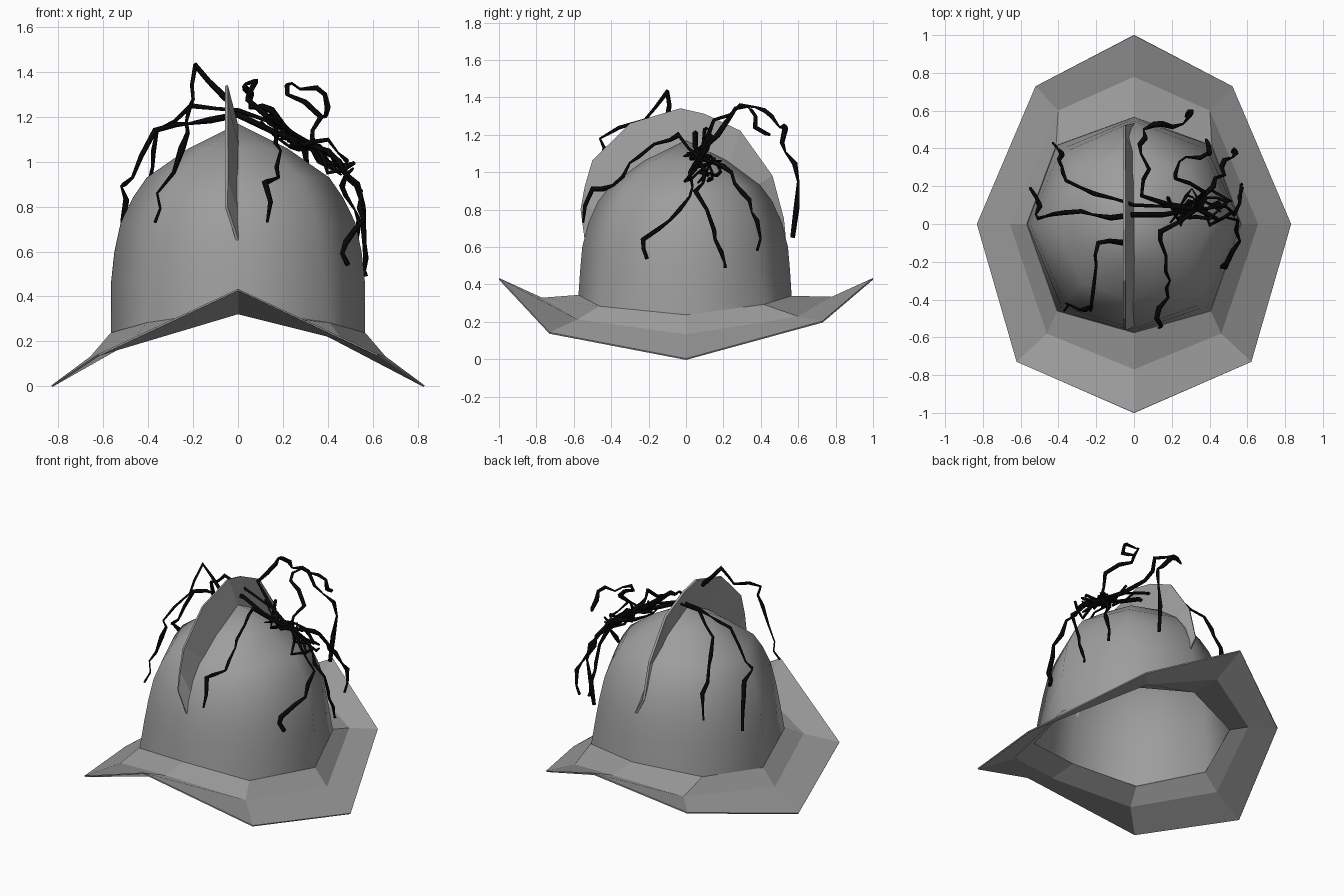
import bpy, bmesh, random
from mathutils import Vector

if "Cube" in bpy.data.objects:
    bpy.data.objects.remove(bpy.data.objects["Cube"])

random.seed(4)


def material(name, rgb):
    mat = bpy.data.materials.new(name)
    mat.diffuse_color = (*rgb, 1)
    mat.use_nodes = True
    mat.node_tree.nodes["Principled BSDF"].inputs["Base Color"].default_value = mat.diffuse_color
    return mat


steel = material("dark_steel", (.34, .34, .34))
black = material("black", (.002, .002, .002))


def make_object(name, verts, faces, smooth=False, thickness=0):
    mesh = bpy.data.meshes.new(name)
    mesh.from_pydata(verts, [], faces)
    bm = bmesh.new()
    bm.from_mesh(mesh)
    bmesh.ops.recalc_face_normals(bm, faces=bm.faces)
    bm.to_mesh(mesh)
    bm.free()
    for p in mesh.polygons:
        p.use_smooth = smooth
    mesh.materials.append(steel)
    ob = bpy.data.objects.new(name, mesh)
    bpy.context.collection.objects.link(ob)
    if thickness:
        mod = ob.modifiers.new("thickness", "SOLIDIFY")
        mod.thickness = thickness
        mod.offset = 0
    return ob


def mirror_ring(half):
    """Five points front -> side -> back become a closed ring of eight."""
    return half + [(-x, y, z) for x, y, z in reversed(half[1:4])]


def loft(rings, apex=None):
    n = len(rings[0])
    verts = [p for r in rings for p in r]
    faces = []
    for k in range(len(rings) - 1):
        for i in range(n):
            j = (i + 1) % n
            faces.append((k * n + i, k * n + j, (k + 1) * n + j, (k + 1) * n + i))
    if apex:
        top = (len(rings) - 1) * n
        verts.append(apex)
        faces += [(top + i, top + (i + 1) % n, len(verts) - 1) for i in range(n)]
    return verts, faces


# Brim: peaked front and back, drooping at the sides
outer = [(0, -1, .43), (.62, -.73, .14), (.83, 0, 0), (.52, .73, .20), (0, 1, .43)]
middle = [(0, -.77, .325), (.46, -.58, .21), (.655, 0, .13), (.40, .60, .225), (0, .78, .33)]
inner = [(0, -.575, .34), (.405, -.46, .28), (.565, 0, .235), (.41, .415, .29), (0, .565, .335)]
make_object("brim", *loft([mirror_ring(r) for r in (outer, middle, inner)]), thickness=.008)

# Dome: smooth eight-sided bowl; height, then scale at the ends, diagonals and sides
rings = [mirror_ring(inner)]
for z, end, diag, side in ((.47, .985, .95, 1), (.60, .965, .91, .975), (.73, .905, .86, .925),
                           (.84, .82, .78, .83), (.93, .70, .685, .72), (1.06, .39, .38, .39)):
    scales = (end, diag, side, diag, end)
    rings.append(mirror_ring([(x * s, y * s, z) for (x, y, _), s in zip(inner, scales)]))
make_object("dome", *loft(rings, (0, 0, 1.17)), smooth=True)

# Comb: fin along the top, leaning slightly to one side, its root sunk in the dome
root = [(-.54, .65), (-.49, .76), (-.35, .94), (-.18, 1.07), (0, 1.15),
        (.12, 1.08), (.22, 1.02), (.36, .92), (.53, .65)]
edge = [(-.56, .80), (-.54, .92), (-.50, 1.06), (-.30, 1.26), (-.03, 1.34),
        (.10, 1.31), (.29, 1.22), (.46, .98), (.52, .75)]
n = len(root)
comb = [(-.003, y, z) for y, z in root] + [(-.052, y, z) for y, z in edge]
make_object("comb", comb, [(i, i + 1, n + i + 1, n + i) for i in range(n - 1)], thickness=.014)

# Black strands spilling from a tangle on the right of the dome
HUB = Vector((.33, .08, 1.07))


def jag(pts, amount=.02):
    """Break every leg of a path with a slightly displaced middle point."""
    out = [Vector(pts[0])]
    for a, b in zip(pts, pts[1:]):
        shift = Vector([random.uniform(-amount, amount) for _ in range(3)])
        out += [(Vector(a) + Vector(b)) / 2 + shift, Vector(b)]
    return out


def strand(name, paths, width):
    curve = bpy.data.curves.new(name, "CURVE")
    curve.dimensions = "3D"
    curve.bevel_depth = width
    curve.bevel_resolution = 0
    curve.use_fill_caps = True
    for pts in paths:
        pts = jag(pts)
        sp = curve.splines.new("POLY")
        sp.points.add(len(pts) - 1)
        for p, co in zip(sp.points, pts):
            p.co = (*co, 1)
            p.radius = random.uniform(.5, 1.5)
    ob = bpy.data.objects.new(name, curve)
    bpy.context.collection.objects.link(ob)
    curve.materials.append(black)
    bpy.ops.object.select_all(action="DESELECT")
    ob.select_set(True)
    bpy.context.view_layer.objects.active = ob
    bpy.ops.object.convert(target="MESH")


left_side = [HUB, (0, .05, 1.21), (-.22, .05, 1.17), (-.37, .06, 1.14), (-.47, .04, .93),
             (-.52, .05, .89), (-.51, .12, .75), (-.55, .19, .55)]
left_back = [HUB, (0, .1, 1.23), (-.21, .16, 1.25), (-.36, .23, 1.14), (-.38, .3, .98),
             (-.38, .37, .82), (-.43, .43, .68)]
left_front = [(-.05, -.1, 1.28), (-.19, -.1, 1.43), (-.2, -.22, 1.28), (-.23, -.46, 1.18),
              (-.25, -.45, 1.06), (-.36, -.42, .86), (-.37, -.46, .73)]
front = [HUB, (.14, -.04, 1.2), (.17, -.17, 1.15), (.19, -.3, 1.05), (.18, -.39, .93),
         (.12, -.50, .91), (.13, -.55, .73)]
back = [HUB, (.04, .15, 1.28), (.08, .29, 1.36), (.03, .42, 1.33), (.05, .5, 1.24),
        (.15, .53, 1.23), (.26, .53, 1.11), (.31, .6, .95), (.28, .57, .65)]
high_back = [HUB, (.37, .17, 1.2), (.22, .24, 1.3), (.24, .33, 1.35), (.35, .35, 1.33),
             (.40, .37, 1.24), (.38, .45, 1.2)]
right_back = [HUB, (.42, .2, 1.03), (.48, .26, .94), (.48, .34, .85), (.54, .38, .74),
              (.52, .38, .58)]
right_front = [HUB, (.45, .02, 1.0), (.55, .02, .87), (.56, -.09, .74), (.48, -.23, .64),
               (.49, -.21, .54)]
right_side = [HUB, (.45, .1, 1.0), (.53, .05, .90), (.56, .15, .69), (.57, .19, .57),
              (.57, .21, .49)]
for name, path in (("left_side_strand", left_side), ("left_back_strand", left_back),
                   ("left_front_strand", left_front), ("front_strand", front),
                   ("back_strand", back), ("high_back_strand", high_back),
                   ("right_back_strand", right_back), ("right_front_strand", right_front),
                   ("right_side_strand", right_side)):
    strand(name, [path], .011)

# Tangle where the strands meet: loose threads wandering down the slope of the dome
tangle = []
for _ in range(8):
    start = random.uniform(-.22, -.08)
    pts = []
    for k in range(4):
        dx = start + .085 * k + random.uniform(-.03, .03)
        pts.append(HUB + Vector((dx, random.gauss(.02, .045), -.5 * dx + random.gauss(0, .035))))
    tangle.append(pts)
strand("strand_tangle", tangle, .008)
